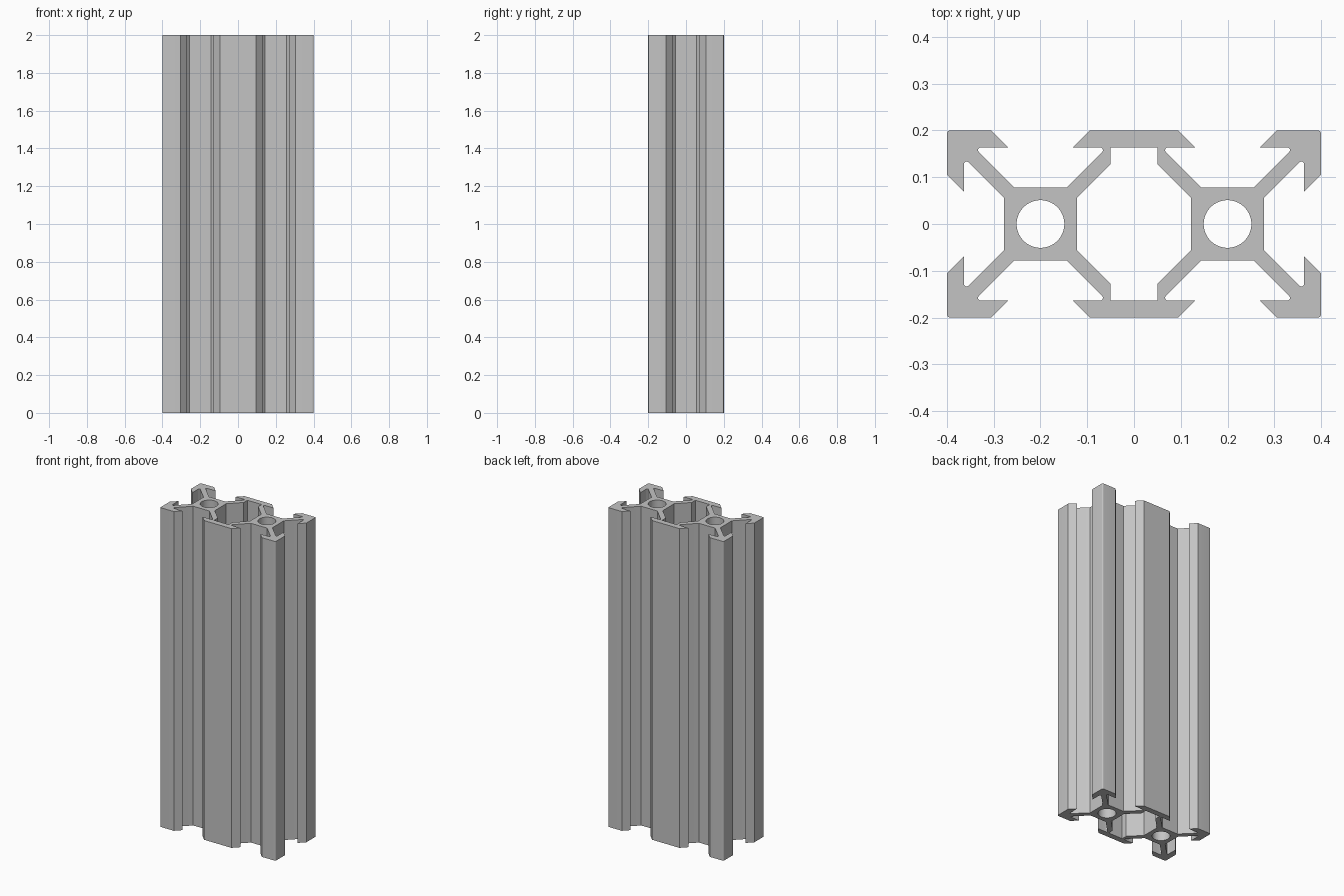
import bpy
import bmesh
from math import cos, sin, radians, sqrt

cube = bpy.data.objects.get("Cube")
if cube:
    bpy.data.objects.remove(cube, do_unlink=True)

POST = 0.2        # distance of each core from the middle
CORE = 0.078      # half width of a core
WEB = 0.056       # where a diagonal web leaves the core
LIP = 0.164       # inner face of the outer wall


def arc(cx, cy, r, start, end, steps):
    angles = [radians(start + (end - start) * i / steps) for i in range(steps + 1)]
    return [(cx + r * cos(a), cy + r * sin(a)) for a in angles]


# Half of one V slot, from the outer face in to the core
fillet = 0.006
corner = LIP - (CORE - WEB)
slot = [(0.105, 0.2), (0.0695, LIP)]
slot += arc(corner - (1 + sqrt(2)) * fillet, LIP - fillet, fillet, 90, -45, 8)
slot += [(WEB, CORE)]

# Quarter outline: inner slot half, outer slot half, rounded corner, side slot half
quarter = [(POST - u, v) for u, v in slot]
quarter += [(POST + u, v) for u, v in reversed(slot)]
quarter += arc(0.393, 0.193, 0.007, 90, 0, 6)
quarter += [(POST + v, u) for u, v in slot]
half = quarter + [(x, -y) for x, y in reversed(quarter)]
outline = half + [(-x, -y) for x, y in half]

# Central chamber between the two cores
chamber_quarter = [(0.05, LIP), (0.05, POST - 0.05 - (CORE - WEB)), (POST - CORE, WEB)]
chamber_half = chamber_quarter + [(x, -y) for x, y in reversed(chamber_quarter)]
chamber = chamber_half + [(-x, -y) for x, y in chamber_half]

# Round bores through the cores
bores = [arc(s * POST, 0, 0.051, 0, 360, 64)[:-1] for s in (-1, 1)]

# Extruded section
curve = bpy.data.curves.new("extruded_rail", "CURVE")
curve.dimensions = "2D"
curve.fill_mode = "BOTH"
curve.extrude = 1.0
for loop in [outline, chamber] + bores:
    spline = curve.splines.new("POLY")
    spline.points.add(len(loop) - 1)
    for point, (x, y) in zip(spline.points, loop):
        point.co = (x, y, 0, 1)
    spline.use_cyclic_u = True

# Bare metal
metal = bpy.data.materials.new("aluminium_grey")
metal.use_nodes = True
colour = (0.55, 0.55, 0.55, 1)
metal.diffuse_color = colour
metal.node_tree.nodes["Principled BSDF"].inputs["Base Color"].default_value = colour
curve.materials.append(metal)

rail = bpy.data.objects.new("extruded_rail", curve)
bpy.context.collection.objects.link(rail)
bpy.ops.object.select_all(action="DESELECT")
rail.select_set(True)
bpy.context.view_layer.objects.active = rail
bpy.ops.object.convert(target="MESH")
rail = bpy.context.object

# Weld the caps to the walls and stand the rail on the floor
bm = bmesh.new()
bm.from_mesh(rail.data)
bmesh.ops.remove_doubles(bm, verts=bm.verts, dist=0.0001)
bmesh.ops.recalc_face_normals(bm, faces=bm.faces)
bmesh.ops.translate(bm, verts=bm.verts, vec=(0, 0, 1))
bm.to_mesh(rail.data)
bm.free()
bpy.ops.object.shade_smooth_by_angle(angle=radians(30))
